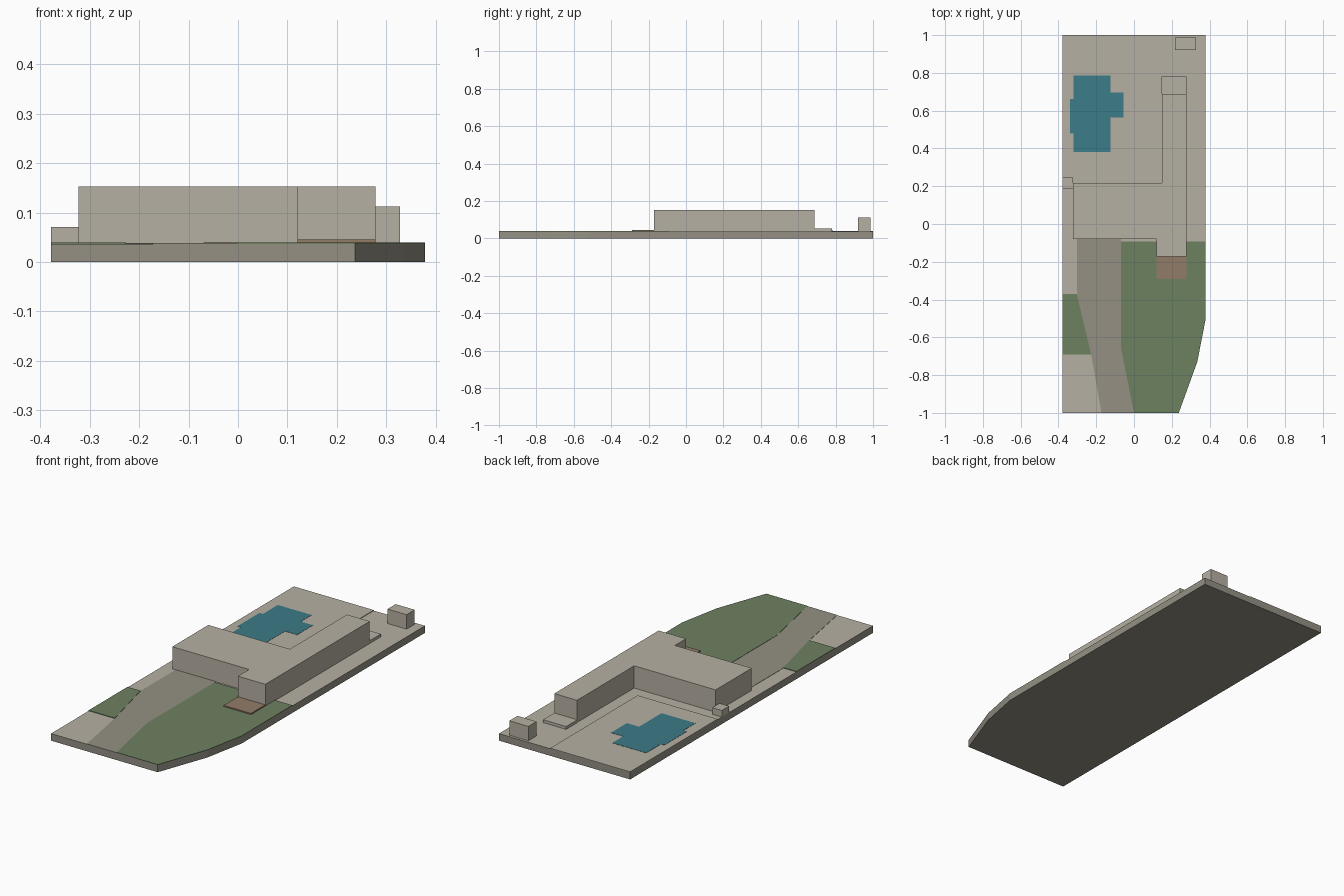
import bpy, bmesh

if "Cube" in bpy.data.objects:
    bpy.data.objects.remove(bpy.data.objects["Cube"])


def material(name, rgb):
    m = bpy.data.materials.new(name)
    m.diffuse_color = (*rgb, 1)
    m.use_nodes = True
    m.node_tree.nodes["Principled BSDF"].inputs["Base Color"].default_value = m.diffuse_color
    return m


STONE = material("pale stone", (0.47, 0.435, 0.37))
PAVING = material("grey paving", (0.297, 0.279, 0.23))
GRASS = material("grass green", (0.152, 0.22, 0.117))
WATER = material("pool teal", (0.045, 0.2, 0.25))
TIMBER = material("porch brown", (0.29, 0.2, 0.135))


def prism(name, outline, z0, z1, mat):
    """Extrude a plan outline from z0 up to z1."""
    bm = bmesh.new()
    face = bm.faces.new([bm.verts.new((x, y, z0)) for x, y in outline])
    top = bmesh.ops.extrude_face_region(bm, geom=[face])["geom"]
    bmesh.ops.translate(bm, vec=(0, 0, z1 - z0),
                        verts=[v for v in top if isinstance(v, bmesh.types.BMVert)])
    bmesh.ops.recalc_face_normals(bm, faces=bm.faces)
    me = bpy.data.meshes.new(name)
    bm.to_mesh(me)
    bm.free()
    me.materials.append(mat)
    ob = bpy.data.objects.new(name, me)
    bpy.context.collection.objects.link(ob)
    return ob


def block(name, x0, x1, y0, y1, z0, z1, mat):
    return prism(name, [(x0, y0), (x1, y0), (x1, y1), (x0, y1)], z0, z1, mat)


W, TOP = 0.378, 0.037

# Plot slab: paving-coloured edges and underside, pale stone on top
slab = prism("plot_slab", [(-W, -1), (0.237, -1), (0.335, -0.73), (W, -0.51),
                           (W, 1), (-W, 1)], 0, TOP, PAVING)
slab.data.materials.append(STONE)
for p in slab.data.polygons:
    if p.normal.z > 0.5:
        p.material_index = 1

# Ground surfaces
prism("driveway", [(-0.303, -0.08), (-0.303, -0.37), (-0.225, -0.70), (-0.172, -1),
                   (0.0, -1), (-0.07, -0.65), (-0.07, -0.08)], TOP, 0.0385, PAVING)
prism("front_lawn", [(-0.07, -0.092), (-0.07, -0.65), (0.0, -1), (0.237, -1),
                     (0.335, -0.73), (W, -0.51), (W, -0.092)], TOP, 0.040, GRASS)
prism("side_lawn", [(-W, -0.37), (-W, -0.69), (-0.227, -0.69), (-0.303, -0.37)],
      TOP, 0.040, GRASS)
block("pool_terrace", -W, 0.083, 0.28, 1, TOP, 0.040, STONE)

# Stepped pool
prism("pool", [(-0.32, 0.38), (-0.125, 0.38), (-0.125, 0.565), (-0.055, 0.565),
               (-0.055, 0.695), (-0.125, 0.695), (-0.125, 0.785), (-0.32, 0.785),
               (-0.32, 0.663), (-0.34, 0.663), (-0.34, 0.48), (-0.32, 0.48)],
      TOP, 0.0412, WATER)

# House with front bay and long rear wing
prism("house", [(-0.323, -0.08), (0.12, -0.08), (0.12, -0.172), (0.278, -0.172),
                (0.278, 0.688), (0.147, 0.688), (0.147, 0.217), (-0.323, 0.217)],
      TOP, 0.153, STONE)

# Porch, rear step and outbuildings
block("front_porch", 0.12, 0.278, -0.29, -0.172, TOP, 0.046, TIMBER)
block("rear_step", 0.145, 0.278, 0.688, 0.78, TOP, 0.052, STONE)
block("garden_shed", 0.218, 0.328, 0.92, 0.987, TOP, 0.112, STONE)
block("side_store", -W, -0.323, 0.185, 0.245, TOP, 0.071, STONE)
